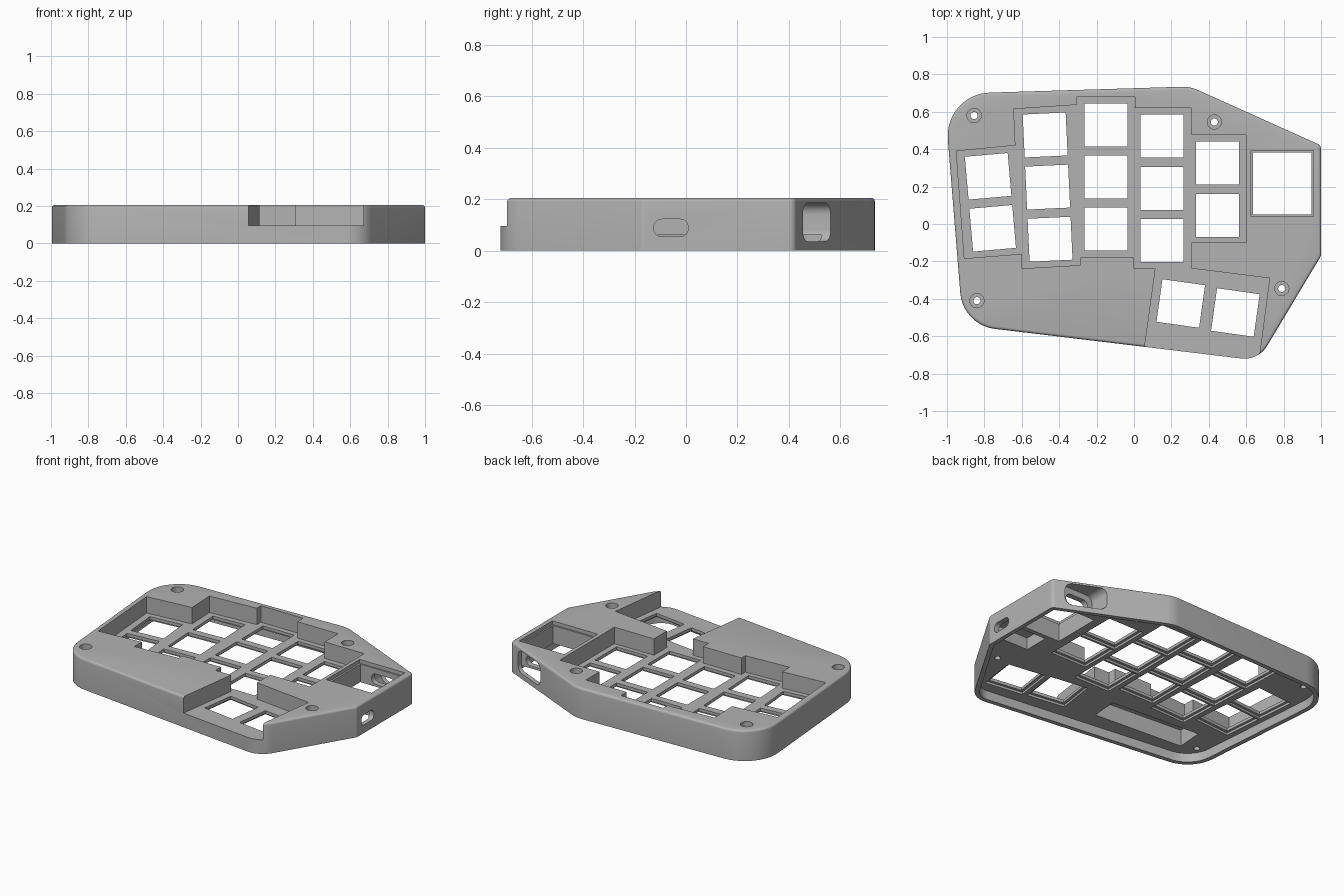
import bpy, bmesh, math
from mathutils import Vector, Matrix

if "Cube" in bpy.data.objects:
    bpy.data.objects.remove(bpy.data.objects["Cube"])

TOP, PLATE, CEILING = 0.205, 0.095, 0.06

grey = bpy.data.materials.new("case_grey")
grey.use_nodes = True
colour = (0.45, 0.45, 0.45, 1)
grey.diffuse_color = colour
grey.node_tree.nodes["Principled BSDF"].inputs["Base Color"].default_value = colour


def rounded(corners, radii, inset=0.0, steps=10):
    """Counter-clockwise polygon, moved inward and with rounded corners."""
    pts = [Vector(c) for c in corners]
    out = []
    for i, p in enumerate(pts):
        a = (p - pts[i - 1]).normalized()
        b = (pts[(i + 1) % len(pts)] - p).normalized()
        na, nb = Vector((-a.y, a.x)), Vector((-b.y, b.x))
        r = radii[i]
        miter = (na + nb) / (1 + na.dot(nb))
        centre = p + miter * r
        radius = max(r - inset, 0.002)
        if r < inset:
            centre = p + miter * (inset + 0.002)
        start = math.atan2(-na.y, -na.x)
        turn = na.angle(nb)
        for k in range(steps + 1):
            t = start + turn * k / steps
            out.append(centre + radius * Vector((math.cos(t), math.sin(t))))
    return out


def loft(name, rings, matrix=Matrix()):
    """Closed solid through rings given as (points, height)."""
    bm = bmesh.new()
    loops = [[bm.verts.new((p[0], p[1], z)) for p in pts] for pts, z in rings]
    n = len(loops[0])
    for low, high in zip(loops, loops[1:]):
        for i in range(n):
            j = (i + 1) % n
            bm.faces.new((low[i], low[j], high[j], high[i]))
    bm.faces.new(loops[-1])
    bm.faces.new(loops[0][::-1])
    bmesh.ops.recalc_face_normals(bm, faces=bm.faces)
    bm.transform(matrix)
    mesh = bpy.data.meshes.new(name)
    bm.to_mesh(mesh)
    bm.free()
    obj = bpy.data.objects.new(name, mesh)
    bpy.context.scene.collection.objects.link(obj)
    return obj


def cut(pts, z0, z1, matrix=Matrix()):
    """Subtract a prism from the case."""
    tool = loft("cutter", [(pts, z0), (pts, z1)], matrix)
    tool.hide_render = True
    mod = case.modifiers.new("cut", "BOOLEAN")
    mod.operation, mod.solver, mod.object = "DIFFERENCE", "EXACT", tool
    bpy.context.view_layer.update()
    graph = bpy.context.evaluated_depsgraph_get()
    mesh = bpy.data.meshes.new_from_object(case.evaluated_get(graph))
    case.modifiers.clear()
    case.data = mesh
    bpy.data.objects.remove(tool)


def box(x0, x1, y0, y1):
    return [(x0, y0), (x1, y0), (x1, y1), (x0, y1)]


def square(size):
    return box(-size / 2, size / 2, -size / 2, size / 2)


def circle(r, n=24):
    return [(r * math.cos(math.tau * i / n), r * math.sin(math.tau * i / n)) for i in range(n)]


def placed(x, y, degrees=0):
    return Matrix.Translation((x, y, 0)) @ Matrix.Rotation(math.radians(degrees), 4, "Z")


# Outer body with a softened top edge
corners = [(-0.915, -0.54), (0.665, -0.73), (1, -0.17), (1, 0.42), (0.3, 0.735), (-1.015, 0.695)]
radii = [0.21, 0.14, 0.03, 0.03, 0.2, 0.23]
rings = [(rounded(corners, radii), 0)]
soft = 0.015
for k in range(5):
    t = math.pi / 2 * k / 4
    rings.append((rounded(corners, radii, soft * (1 - math.cos(t))), TOP - soft + soft * math.sin(t)))
case = loft("keyboard_case", rings)

# Hollow underside
cut(rounded(corners, radii, 0.03), -0.1, CEILING)

# Stepped well around the keys, open at the front for the thumb keys
well = [(-0.907, -0.184), (-0.60, -0.16), (-0.60, -0.238), (-0.285, -0.22), (-0.285, -0.18),
        (0, -0.18), (0, -0.237), (0.115, -0.237), (0.04, -0.78), (0.66, -0.78), (0.725, -0.29),
        (0.307, -0.237), (0.307, -0.10), (0.60, -0.10), (0.60, 0.477), (0.307, 0.477),
        (0.307, 0.62), (0.005, 0.62), (0.005, 0.68), (-0.307, 0.68), (-0.307, 0.637),
        (-0.643, 0.615), (-0.634, 0.42), (-0.95, 0.39)]
cut(well, PLATE, 0.3)

# Switch openings: column top position, tilt and number of keys
PITCH = 0.279
columns = [(-0.78, 0.255, 5, 2), (-0.475, 0.476, 2.7, 3), (-0.15, 0.53, 0, 3),
           (0.15, 0.47, 0, 3), (0.447, 0.325, 0, 2)]
keys = [(0.25, -0.425, -8), (0.542, -0.473, -8)]
for x, y, tilt, count in columns:
    a = math.radians(tilt)
    keys += [(x + k * PITCH * math.sin(a), y - k * PITCH * math.cos(a), tilt) for k in range(count)]
for x, y, tilt in keys:
    cut(square(0.265), -0.1, 0.075, placed(x, y, tilt))
    cut(square(0.23), -0.1, 0.15, placed(x, y, tilt))

# Screw holes with counterbores
for x, y in [(-0.855, 0.58), (0.43, 0.545), (0.79, -0.345), (-0.84, -0.41)]:
    cut(circle(0.038), 0.13, 0.3, placed(x, y))
    cut(circle(0.019), -0.1, 0.25, placed(x, y))

# Controller bay with a shallow ledge for its cover
cut(box(0.637, 0.95, 0.05, 0.383), -0.1, 0.3)
cut(box(0.625, 0.96, 0.04, 0.393), 0.18, 0.3)

# Battery and switch pockets under the solid areas
cut(box(-0.32, 0.32, -0.09, 0.09), -0.1, 0.17, placed(-0.42, -0.38, -4))
cut(box(0.72, 0.965, -0.15, 0.02), -0.1, 0.14)

# Plug recess in the slanted wall, then the narrow port into the bay
along_y = Matrix.Rotation(math.radians(90), 4, "X")
plug = rounded(box(0.685, 0.925, 0.035, 0.185), [0.045] * 4)
cut(plug, -0.8, -0.42, along_y)
port = rounded(box(0.72, 0.89, 0.075, 0.145), [0.034] * 4)
cut(port, -0.5, -0.3, along_y)

# Side slot for the power switch
along_x = Matrix(((0, 0, 1, 0), (1, 0, 0, 0), (0, 1, 0, 0), (0, 0, 0, 1)))
cut(rounded(box(-0.125, 0.008, 0.055, 0.122), [0.03] * 4), 0.9, 1.1, along_x)

# Finish
case.data.materials.clear()
case.data.materials.append(grey)
bpy.context.view_layer.objects.active = case
case.select_set(True)
bpy.ops.object.shade_smooth_by_angle(angle=math.radians(30))
